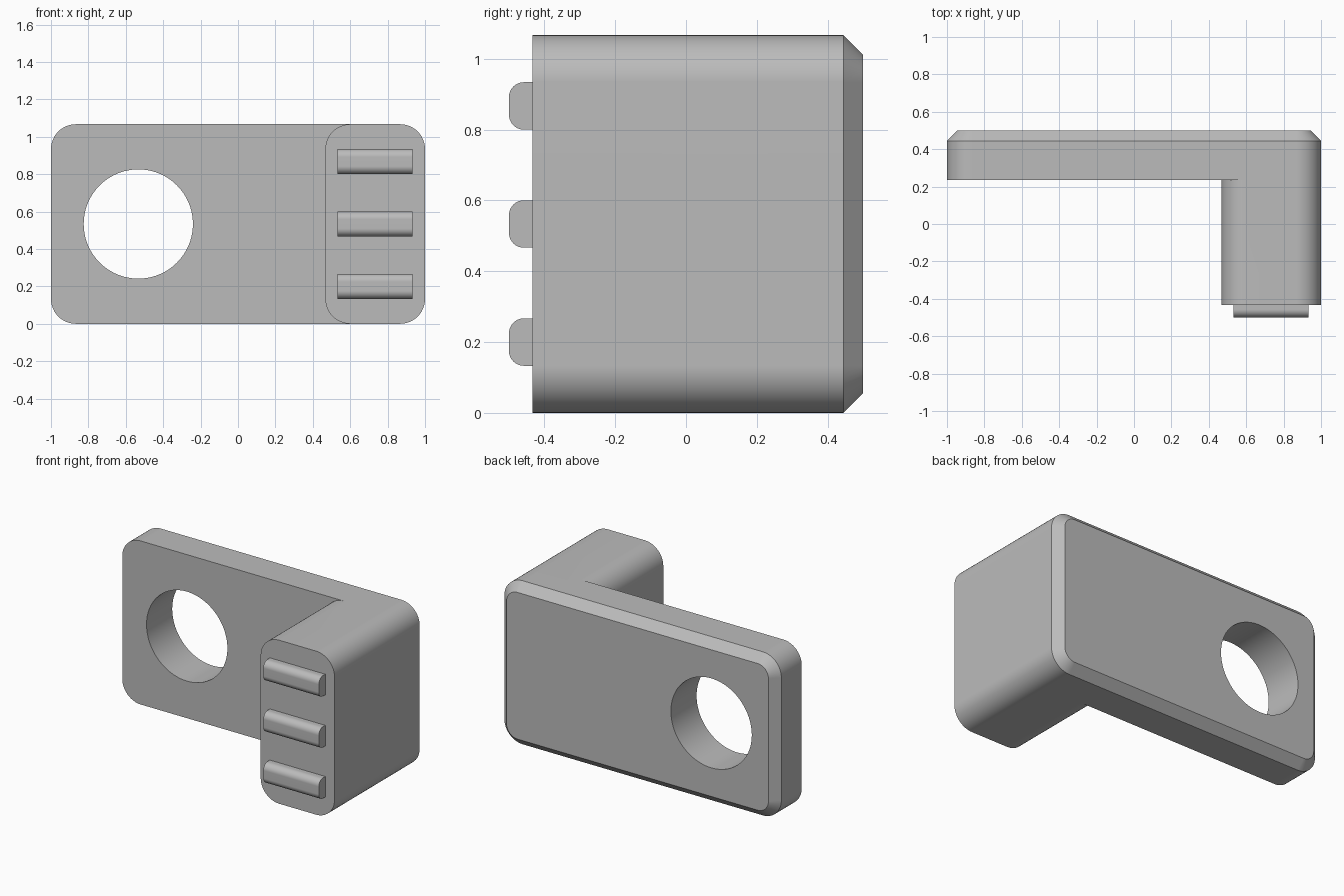
import bpy, bmesh
from math import sin, cos, pi
from mathutils import Vector

cube = bpy.data.objects.get("Cube")
if cube:
    bpy.data.objects.remove(cube, do_unlink=True)

grey = bpy.data.materials.new("plain grey")
grey.use_nodes = True
colour = (0.5, 0.5, 0.5, 1)
grey.diffuse_color = colour
grey.node_tree.nodes["Principled BSDF"].inputs["Base Color"].default_value = colour

H = 1.067


def rounded(a0, a1, b0, b1, r, steps=12):
    """Outline of a rectangle with rounded corners."""
    pts = []
    centres = [(a1 - r, b1 - r), (a0 + r, b1 - r), (a0 + r, b0 + r), (a1 - r, b0 + r)]
    for q, (ca, cb) in enumerate(centres):
        for i in range(steps + 1):
            t = (q + i / steps) * pi / 2
            pts.append((ca + r * cos(t), cb + r * sin(t)))
    return pts


def loft(name, rings):
    """Solid skinned through a list of matching rings, capped at both ends."""
    bm = bmesh.new()
    loops = [[bm.verts.new(p) for p in ring] for ring in rings]
    for lo, hi in zip(loops, loops[1:]):
        for i in range(len(lo)):
            j = (i + 1) % len(lo)
            bm.faces.new((lo[i], lo[j], hi[j], hi[i]))
    bm.faces.new(loops[0])
    bm.faces.new(loops[-1])
    bmesh.ops.recalc_face_normals(bm, faces=bm.faces)
    mesh = bpy.data.meshes.new(name)
    bm.to_mesh(mesh)
    bm.free()
    mesh.materials.append(grey)
    obj = bpy.data.objects.new(name, mesh)
    bpy.context.collection.objects.link(obj)
    return obj


def along_y(outline, y):
    return [Vector((x, y, z)) for x, z in outline]


def activate(obj):
    bpy.ops.object.select_all(action="DESELECT")
    obj.select_set(True)
    bpy.context.view_layer.objects.active = obj


def combine(obj, other, operation):
    mod = obj.modifiers.new(operation, "BOOLEAN")
    mod.operation, mod.object, mod.solver = operation, other, "EXACT"
    activate(obj)
    bpy.ops.object.modifier_apply(modifier=mod.name)
    bpy.data.objects.remove(other, do_unlink=True)


def finish(obj):
    activate(obj)
    bpy.ops.object.shade_smooth_by_angle(angle=pi / 6)
    mod = obj.modifiers.new("even shading", "WEIGHTED_NORMAL")
    mod.keep_sharp = True


# Plate with a chamfered back edge
R, C = 0.133, 0.055
outer = rounded(-1, 1, 0, H, R)
inner = rounded(-1 + C, 1 - C, C, H - C, R - C)
bracket = loft("bracket", [along_y(outer, 0.235), along_y(outer, 0.5 - C), along_y(inner, 0.5)])

# Post reaching forward from the plate
post = loft("post", [along_y(rounded(0.467, 1, 0, H, R), y) for y in (-0.433, 0.3)])
combine(bracket, post, "UNION")

# Round hole through the plate
ring = [(-0.533 + 0.292 * cos(2 * pi * i / 96), H / 2 + 0.292 * sin(2 * pi * i / 96)) for i in range(96)]
cutter = loft("hole_cutter", [along_y(ring, y) for y in (0, 0.7)])
cutter.hide_render = True
combine(bracket, cutter, "DIFFERENCE")
finish(bracket)

# Rounded ribs on the end of the post
for name, z in (("lower_rib", 0.2), ("middle_rib", H / 2), ("upper_rib", H - 0.2)):
    outline = rounded(-0.5, -0.36, z - 0.067, z + 0.067, 0.042, 8)
    rib = loft(name, [[Vector((x, y, h)) for y, h in outline] for x in (0.533, 0.933)])
    finish(rib)
